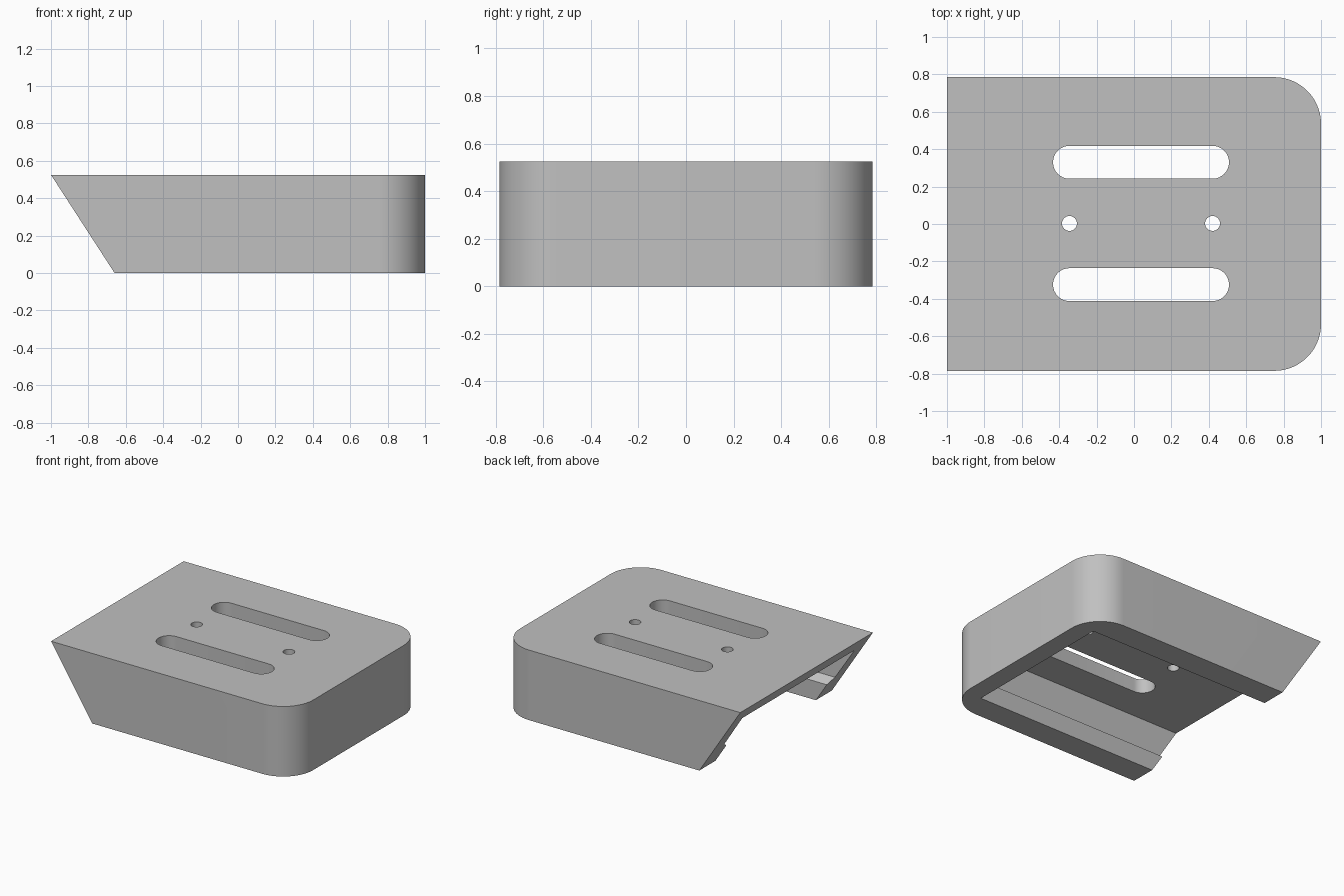
import bpy, bmesh, math
from mathutils import Vector

if "Cube" in bpy.data.objects:
    bpy.data.objects.remove(bpy.data.objects["Cube"], do_unlink=True)

HALF_Y, HEIGHT, RADIUS = 0.785, 0.525, 0.25

grey = bpy.data.materials.new("plain_grey")
grey.use_nodes = True
grey.diffuse_color = (0.53, 0.53, 0.53, 1)
grey.node_tree.nodes["Principled BSDF"].inputs["Base Color"].default_value = grey.diffuse_color


def arc(cx, cy, r, start, end, steps):
    angles = [math.radians(start + (end - start) * i / steps) for i in range(steps + 1)]
    return [(cx + r * math.cos(a), cy + r * math.sin(a)) for a in angles]


def prism(name, points, sweep):
    """Extrude a closed loop of 3D points along a vector."""
    bm = bmesh.new()
    face = bm.faces.new([bm.verts.new(p) for p in points])
    new = bmesh.ops.extrude_face_region(bm, geom=[face])["geom"]
    bmesh.ops.translate(bm, vec=Vector(sweep),
                        verts=[g for g in new if isinstance(g, bmesh.types.BMVert)])
    bmesh.ops.recalc_face_normals(bm, faces=bm.faces)
    mesh = bpy.data.meshes.new(name)
    bm.to_mesh(mesh)
    bm.free()
    mesh.materials.append(grey)
    obj = bpy.data.objects.new(name, mesh)
    bpy.context.collection.objects.link(obj)
    return obj


def cut(target, cutter):
    cutter.hide_render = True
    mod = target.modifiers.new("cut", 'BOOLEAN')
    mod.operation, mod.solver, mod.object = 'DIFFERENCE', 'EXACT', cutter
    bpy.context.view_layer.objects.active = target
    bpy.ops.object.modifier_apply(modifier=mod.name)
    bpy.data.objects.remove(cutter, do_unlink=True)


# Outer block: two rounded corners at one end, raked face at the other
outline = [(-1, HALF_Y), (-1, -HALF_Y)]
outline += arc(1 - RADIUS, -HALF_Y + RADIUS, RADIUS, -90, 0, 20)
outline += arc(1 - RADIUS, HALF_Y - RADIUS, RADIUS, 0, 90, 20)
body = prism("mounting_cover", [(x, y, 0) for x, y in outline], (0, 0, HEIGHT))
for v in body.data.vertices:
    if v.co.x < -0.9 and v.co.z < 0.1:
        v.co.x = -0.66

# Sliding channel with a retaining lip along both side walls
side = [(0.595, -0.1), (0.595, 0.14), (0.655, 0.18), (0.665, 0.42)]
profile = side + [(-y, z) for y, z in reversed(side)]
cut(body, prism("channel_cutter", [(-1.3, y, z) for y, z in profile], (2.16, 0, 0)))

# Two long slots
for y in (-0.324, 0.33):
    loop = arc(0.42, y, 0.088, -90, 90, 16) + arc(-0.345, y, 0.088, 90, 270, 16)
    cut(body, prism("slot_cutter", [(px, py, 0.3) for px, py in loop], (0, 0, 0.5)))

# Two screw holes
for x in (-0.345, 0.42):
    loop = arc(x, 0.003, 0.04, 0, 360, 24)[:-1]
    cut(body, prism("hole_cutter", [(px, py, 0.3) for px, py in loop], (0, 0, 0.5)))

# Smooth the round walls, keep the edges sharp
bpy.ops.object.select_all(action='DESELECT')
body.select_set(True)
bpy.context.view_layer.objects.active = body
bpy.ops.object.shade_smooth_by_angle(angle=math.radians(30))
